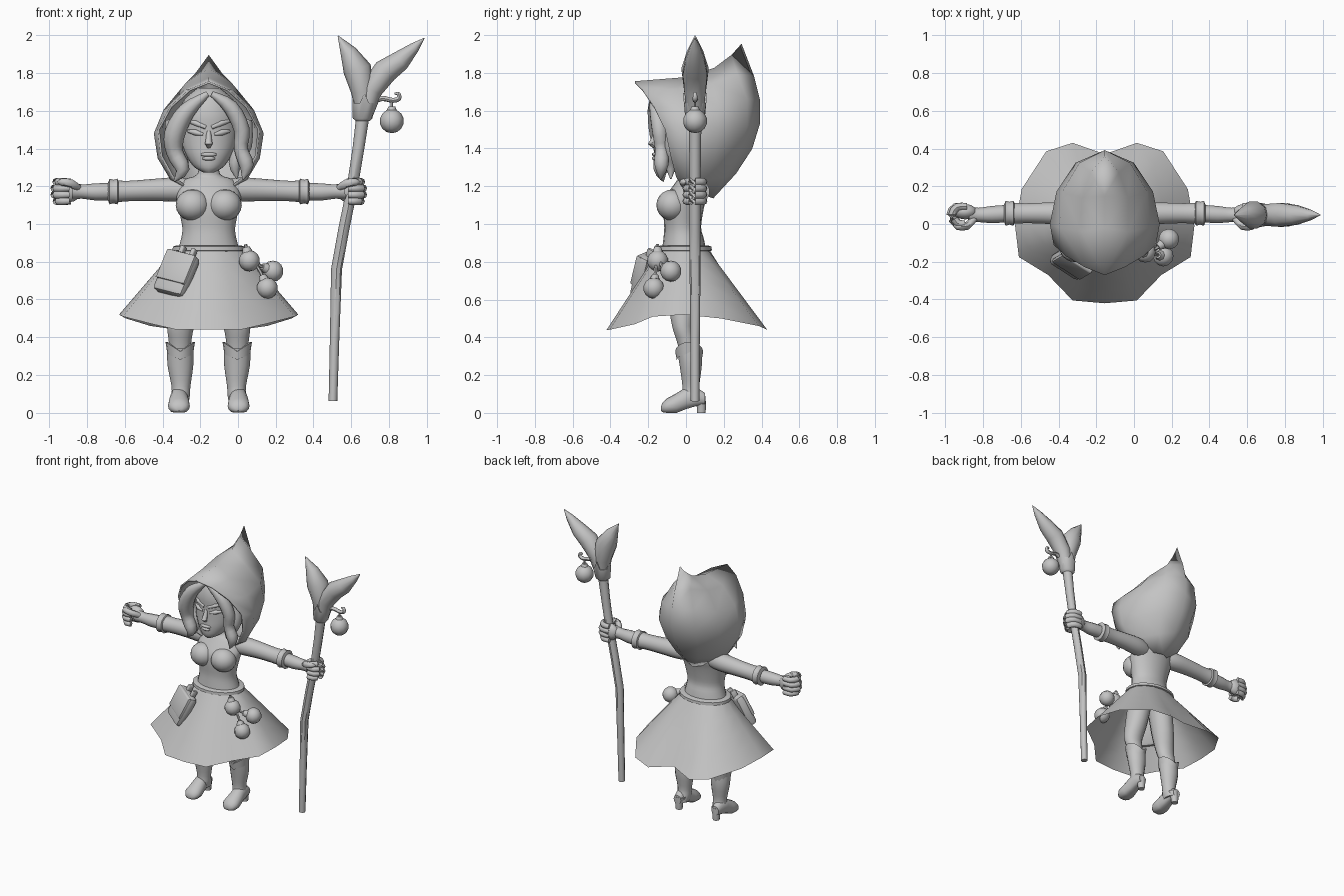
import bpy, bmesh, math
from mathutils import Vector, Matrix

CX = -0.155   # body centre line
grey = bpy.data.materials.new("stone_grey")
grey.diffuse_color = (0.55, 0.55, 0.55, 1)


def finish(name, bm, body=False, mirror=False, angle=45):
    bmesh.ops.recalc_face_normals(bm, faces=bm.faces)
    me = bpy.data.meshes.new(name)
    bm.to_mesh(me)
    bm.free()
    me.materials.append(grey)
    ob = bpy.data.objects.new(name, me)
    bpy.context.collection.objects.link(ob)
    if body:
        ob.location.x = CX
    bpy.ops.object.select_all(action='DESELECT')
    ob.select_set(True)
    bpy.context.view_layer.objects.active = ob
    bpy.ops.object.shade_smooth_by_angle(angle=math.radians(angle))
    if mirror:
        ob.modifiers.new("mirror", 'MIRROR')
    return ob


def dense(st, k=3):
    """Smooth (Catmull-Rom) resampling of a list of number tuples."""
    out = []
    for i in range(len(st) - 1):
        a, b, c, d = st[max(i - 1, 0)], st[i], st[i + 1], st[min(i + 2, len(st) - 1)]
        for j in range(k):
            t = j / k
            out.append(tuple(0.5 * (2 * q + (r - p) * t + (2 * p - 5 * q + 4 * r - s) * t * t
                       + (3 * q - p - 3 * r + s) * t ** 3) for p, q, r, s in zip(a, b, c, d)))
    return out + [st[-1]]


def loft(name, rings, closed=True, caps=True, **kw):
    bm = bmesh.new()
    vs = [[bm.verts.new(p) for p in r] for r in rings]
    n = len(rings[0])
    for a, b in zip(vs, vs[1:]):
        for i in range(n if closed else n - 1):
            j = (i + 1) % n
            bm.faces.new((a[i], a[j], b[j], b[i]))
    if caps:
        bm.faces.new(vs[0])
        bm.faces.new(vs[-1])
    return finish(name, bm, **kw)


def column(name, st, n=16, caps=True, **kw):
    """Upright loft of ellipses; station = (z, centre x, half width, front y, back y)."""
    A = [2 * math.pi * i / n for i in range(n)]
    return loft(name, [[(cx + w * math.cos(a), (f + b) / 2 + (b - f) / 2 * math.sin(a), z) for a in A]
                       for z, cx, w, f, b in st], caps=caps, **kw)


def tube(name, st, n=10, flat=1.0, **kw):
    """Round tube along stations (x, y, z, radius)."""
    P = [Vector(s[:3]) for s in st]
    rings = []
    for i, s in enumerate(st):
        d = (P[min(i + 1, len(P) - 1)] - P[max(i - 1, 0)]).normalized()
        u = d.cross(Vector((0, 1, 0)) if abs(d.y) < 0.9 else Vector((1, 0, 0))).normalized()
        v = d.cross(u)
        r = max(s[3], 0.002)
        rings.append([P[i] + r * (math.cos(a) * u + flat * math.sin(a) * v)
                      for a in (2 * math.pi * k / n for k in range(n))])
    return loft(name, rings, **kw)


def blob(name, loc, size, seg=16, **kw):
    bm = bmesh.new()
    m = Matrix.Translation(loc) @ Matrix.Diagonal((*size, 1))
    bmesh.ops.create_uvsphere(bm, u_segments=seg, v_segments=seg * 5 // 8, radius=1, matrix=m)
    return finish(name, bm, **kw)


def box(name, size, bevel, mat):
    bm = bmesh.new()
    bmesh.ops.create_cube(bm, size=1, matrix=Matrix.Diagonal((*size, 1)))
    bmesh.ops.bevel(bm, geom=bm.edges[:], offset=bevel, segments=2, profile=0.5, affect='EDGES')
    bm.transform(mat)
    return finish(name, bm)


# hood: rows from opening rim to back seam, top to bottom, mirrored
rows = [[(0, -.27, 1.75), (0, -.02, 1.77), (0, .15, 1.82), (0, .24, 1.89), (0, .29, 1.95)],
        [(.10, -.23, 1.71), (.12, -.04, 1.71), (.12, .14, 1.74), (.07, .27, 1.79), (0, .355, 1.78)],
        [(.20, -.17, 1.62), (.235, -.02, 1.60), (.22, .17, 1.62), (.13, .32, 1.66), (0, .385, 1.66)],
        [(.265, -.11, 1.50), (.285, 0, 1.48), (.25, .17, 1.5), (.15, .32, 1.52), (0, .385, 1.53)],
        [(.25, -.08, 1.36), (.265, .01, 1.35), (.22, .15, 1.36), (.13, .27, 1.38), (0, .345, 1.40)],
        [(.19, -.05, 1.25), (.20, .02, 1.24), (.16, .11, 1.24), (.09, .2, 1.25), (0, .26, 1.27)],
        [(.10, 0, 1.18), (.10, .03, 1.17), (.08, .07, 1.16), (.05, .11, 1.15), (0, .14, 1.14)]]
hood = loft("hood", rows, closed=False, caps=False, body=True, mirror=True, angle=70)
sol = hood.modifiers.new("thickness", 'SOLIDIFY')
sol.thickness, sol.offset = 0.012, 0

# skirt: waist ellipse blended to a wavy hem, mirrored
hem = [(0, -.42, .44), (.17, -.405, .44), (.30, -.27, .47), (.455, -.175, .51), (.475, -.01, .52),
       (.44, .185, .50), (.31, .385, .46), (.17, .43, .44), (0, .37, .47)]
waist = [(.175 * math.sin(a), -.01 - .13 * math.cos(a), .87) for a in (math.pi * i / 8 for i in range(9))]
loft("skirt", [[Vector(w).lerp(Vector(h), t) for w, h in zip(waist, hem)] for t in (0, .25, .5, .75, 1)],
     closed=False, caps=False, body=True, mirror=True, angle=60)
column("belt", [(.855, 0, .18, -.145, .125), (.86, 0, .192, -.157, .137),
                (.88, 0, .190, -.155, .135), (.887, 0, .17, -.135, .115)], 24, body=True)

# torso, bust and neck
column("torso", dense([(.84, 0, .17, -.13, .11), (.92, 0, .147, -.12, .095), (.98, 0, .14, -.115, .08),
                       (1.06, 0, .155, -.12, .09), (1.13, 0, .17, -.115, .105), (1.18, 0, .165, -.085, .12),
                       (1.235, 0, .13, -.045, .105), (1.265, 0, .06, -.03, .08), (1.36, 0, .05, -.04, .06)]),
       20, body=True)
blob("bust", (.085, -.072, 1.1), (.09, .085, .083), body=True, mirror=True)

# head and face
column("head", dense([(1.272, 0, .025, -.145, -.07), (1.30, 0, .075, -.163, 0), (1.36, 0, .12, -.168, .06),
                      (1.42, 0, .145, -.165, .1), (1.5, 0, .158, -.163, .13), (1.58, 0, .158, -.165, .14),
                      (1.66, 0, .13, -.14, .12), (1.72, 0, .06, -.08, .06)]), 20, body=True)
tube("nose", [(0, -.155, 1.49, .012), (0, -.168, 1.45, .016), (0, -.182, 1.425, .020), (0, -.165, 1.41, .012)],
     8, body=True)
for nm, z, w in (("upper_lip", 1.368, .045), ("lower_lip", 1.347, .035)):
    blob(nm, (0, -.163, z), (w, .017, .012), 12, body=True)
tube("eyelid", [(.03, -.158, 1.475, .008), (.07, -.149, 1.485, .016), (.11, -.122, 1.492, .008)], 8,
     body=True, mirror=True)
tube("brow", [(.015, -.158, 1.512, .012), (.07, -.15, 1.535, .014), (.125, -.11, 1.55, .006)], 8,
     body=True, mirror=True)

# hair
tube("left_lock", dense([(-.16, -.165, 1.69, .015), (-.27, -.16, 1.6, .045), (-.335, -.14, 1.48, .055),
                         (-.335, -.125, 1.38, .045), (-.295, -.135, 1.29, .038), (-.34, -.12, 1.225, .003)]))
tube("right_lock", dense([(-.14, -.165, 1.69, .015), (-.04, -.155, 1.62, .04), (.02, -.14, 1.5, .042),
                          (.015, -.13, 1.4, .036), (.045, -.13, 1.31, .038), (.025, -.135, 1.235, .003)]))
tube("side_lock", dense([(.19, -.06, 1.55, .04), (.185, -.07, 1.42, .045), (.14, -.08, 1.32, .035),
                         (.15, -.08, 1.24, .004)]), body=True, mirror=True)

# arms, cuffs and gripping hands
tube("arm", dense([(.07, .03, 1.18, .055), (.17, .05, 1.183, .064), (.3, .057, 1.18, .058), (.42, .057, 1.175, .054),
                   (.49, .057, 1.173, .058)]), 14, body=True, mirror=True)
tube("cuff", [(.478, .057, 1.172, .055), (.484, .057, 1.172, .068), (.505, .057, 1.172, .062),
              (.526, .057, 1.172, .068), (.534, .057, 1.172, .045)], 14, body=True, mirror=True)
tube("forearm", dense([(.52, .055, 1.172, .046), (.6, .05, 1.17, .045), (.67, .048, 1.172, .038),
                       (.72, .05, 1.175, .045)]), 12, body=True, mirror=True)
blob("palm", (.74, .065, 1.175), (.065, .042, .06), 12, body=True, mirror=True)
for i in range(4):
    z, e = 1.121 + .034 * i, (-.012, 0, 0, -.01)[i]
    tube("finger", dense([(.73, .092, z, .018), (.79 + e, .09, z, .021), (.818 + e, .05, z, .021),
                          (.79 + e, .004, z, .021), (.74, .002, z, .017)], 2), 8, body=True, mirror=True)
tube("thumb", dense([(.69, .03, 1.19, .018), (.73, -.01, 1.215, .022), (.78, -.012, 1.222, .019),
                     (.80, 0, 1.22, .006)], 2), 8, body=True, mirror=True)

# legs and heeled boots
column("leg", dense([(.82, .085, .085, -.1, .09), (.6, .122, .08, -.095, .07), (.46, .148, .071, -.075, .04),
                     (.38, .152, .06, -.05, .055), (.3, .152, .055, -.03, .06)]), 14, body=True, mirror=True)
column("boot_shaft", dense([(.34, .151, .07, -.05, .083), (.25, .15, .068, -.035, .085), (.14, .147, .05, -.02, .072),
                            (.09, .149, .049, -.025, .085), (.05, .15, .042, -.02, .1)]), 14, body=True, mirror=True)
A16 = [math.pi / 8 * i for i in range(16)]
loft("boot_cuff", [[(.151 + w * math.cos(a), .017 + d * math.sin(a), z + k * abs(math.cos(a))) for a in A16]
                   for w, d, z, k in ((.068, .066, .28, .03), (.078, .074, .325, .05), (.066, .063, .325, .05))],
     caps=False, body=True, mirror=True)
foot = [(.10, .03, .045, .10), (.05, .043, .035, .13), (0, .047, .02, .125), (-.05, .056, 0, .095),
        (-.10, .058, 0, .07), (-.125, .04, .004, .05), (-.133, .015, .012, .03)]
loft("boot_foot", [[(.158 + w * math.cos(a), y, max(lo, (lo + hi) / 2 + .6 * (hi - lo) * math.sin(a)))
                    for a in A16] for y, w, lo, hi in foot], body=True, mirror=True)
column("boot_heel", [(0, .155, .024, .058, .105), (.04, .155, .028, .055, .107), (.09, .152, .04, .03, .105)], 10,
       body=True, mirror=True)

# staff, toothed collar and forked head
SY = .048
tube("staff", [(.503, SY, .062, .023), (.512, SY, .40, .025), (.522, SY, .76, .029), (.562, SY, .98, .029),
               (.603, SY, 1.18, .029), (.638, SY, 1.40, .031), (.668, SY, 1.62, .036)], 8)
tube("left_prong", [(.668, SY, 1.58, .045), (.66, SY, 1.70, .06), (.632, SY, 1.82, .075), (.585, SY, 1.91, .045),
                    (.53, SY, 1.997, .002)], 10)
tube("right_prong", [(.67, SY, 1.58, .045), (.705, SY, 1.71, .06), (.78, SY, 1.81, .066), (.86, SY, 1.865, .054),
                     (.935, SY, 1.935, .028), (.987, SY, 1.985, .002)], 10)
loft("staff_collar", [[(x + r * math.cos(a), SY + r * math.sin(a), z + (t if i % 4 == 0 else 0))
                       for i, a in enumerate(A16)]
                      for x, r, z, t in ((.66, .036, 1.545, 0), (.66, .052, 1.56, 0), (.67, .064, 1.64, .055),
                                         (.67, .05, 1.64, .05))], caps=False)

# hanging charm on the staff
tube("charm_hook", dense([(.70, SY, 1.64, .016), (.76, SY, 1.665, .014), (.82, SY, 1.655, .013),
                          (.852, SY, 1.665, .013), (.85, SY, 1.69, .010), (.83, SY, 1.69, .005)]), 8)
tube("charm_cord", [(.815, SY, 1.66, .007), (.815, SY, 1.59, .007)], 6)
blob("charm_ball", (.815, SY, 1.545), (.064, .064, .064), 12)
tube("charm_cap", [(.815, SY, 1.595, .03), (.815, SY, 1.622, .018)], 8)

# belt charms: three balls with caps and cords
knot = Vector((.045, -.15, .87))
for i, c in enumerate([(.06, -.15, .805), (.185, -.08, .75), (.155, -.17, .66)]):
    c = Vector(c)
    d = ((knot, Vector((.09, -.15, .79)), Vector((.11, -.16, .77)))[i] - c).normalized()
    blob("belt_ball_%d" % i, c, (.056, .056, .056), 12)
    tube("belt_ball_cap_%d" % i, [(*(c + d * .048), .028), (*(c + d * .075), .018)], 8)
    tube("belt_cord_%d" % i, [(*(c + d * .06), .009), (*(c + d * .09), .009), (*knot, .009)], 6)

# pouch with flap and strap loops
M = (Matrix.Translation((-.325, -.205, .735)) @ Matrix.Rotation(math.radians(-28), 4, 'Z')
     @ Matrix.Rotation(math.radians(-22), 4, 'X') @ Matrix.Rotation(math.radians(13), 4, 'Y'))
box("pouch", (.19, .07, .235), .025, M)
box("pouch_flap", (.185, .03, .17), .012, M @ Matrix.Translation((0, -.028, .03)))
for x in (-.03, .04):
    box("pouch_loop", (.025, .04, .07), .008, M @ Matrix.Translation((x, .01, .125)))
